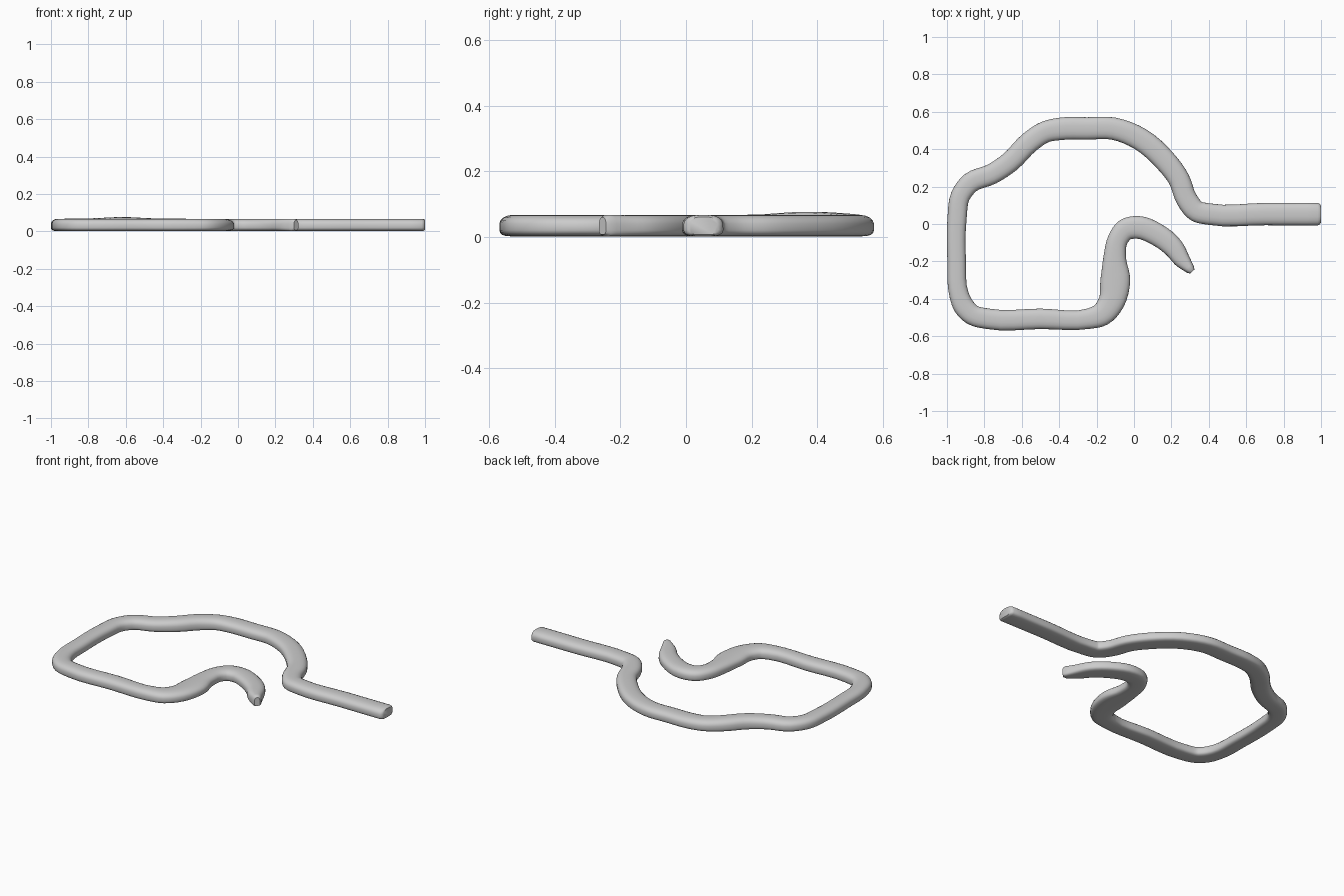
import bpy, bmesh, math
from mathutils import Vector

if "Cube" in bpy.data.objects:
    bpy.data.objects.remove(bpy.data.objects["Cube"])

# Centre line of the bent rod seen from above: x, y, width
PATH = [
    (1.0, .053, .122), (.70, .053, .12), (.40, .053, .115), (.335, .068, .115), (.283, .13, .115),
    (.24, .24, .115), (.165, .34, .12), (.035, .453, .122), (-.11, .51, .12),
    (-.25, .511, .12), (-.40, .508, .12), (-.475, .492, .115), (-.555, .44, .115),
    (-.665, .33, .112), (-.76, .267, .11), (-.875, .22, .11), (-.928, .15, .105),
    (-.946, .03, .103), (-.948, -.2, .10), (-.935, -.38, .105), (-.91, -.44, .112),
    (-.865, -.485, .11), (-.78, -.507, .11), (-.50, -.507, .11), (-.24, -.506, .11),
    (-.175, -.485, .125), (-.122, -.42, .14), (-.1, -.3, .16), (-.103, -.18, .122),
    (-.085, -.08, .11), (-.045, -.03, .118), (.02, -.018, .122), (.12, -.055, .12),
    (.21, -.125, .11), (.255, -.19, .09), (.302, -.244, .05),
]
SIDES, STEPS = 20, 4
BOTTOM, TOP = .003, .069


def smooth_path(points):
    """Hermite curve through the points, tangents scaled by segment length."""
    pts = [Vector(p) for p in points]
    slope = []
    for i in range(len(pts)):
        a, b = pts[max(i - 1, 0)], pts[min(i + 1, len(pts) - 1)]
        p = pts[i]
        la, lb = (p - a).length, (b - p).length
        if la and lb:
            slope.append(((p - a) / la * lb + (b - p) / lb * la) / (la + lb))
        else:
            slope.append((b - a) / (b - a).length)
    out = []
    for i in range(len(pts) - 1):
        p, q, d = pts[i], pts[i + 1], (pts[i + 1] - pts[i]).length
        for k in range(STEPS):
            t = k / STEPS
            out.append(p * (2*t**3 - 3*t**2 + 1) + slope[i] * d * (t**3 - 2*t**2 + t)
                       + q * (3*t**2 - 2*t**3) + slope[i + 1] * d * (t**3 - t**2))
    return out + [pts[-1]]


def section(bm, centre, side, width, scale):
    """One ring: rounded top, flatter underside."""
    x, y = centre
    top = TOP + .009 * math.exp(-((x + .62)**2 + (y - .38)**2) / .03)
    mid = BOTTOM + .45 * (top - BOTTOM)
    ring = []
    for k in range(SIDES):
        a = 2 * math.pi * (k + .5) / SIDES
        c, s = math.cos(a), math.sin(a)
        e = 2 / 2.6 if s > 0 else 2 / 3.8
        u = math.copysign(abs(c)**e, c) * width / 2 * scale
        h = (top - mid) if s > 0 else (mid - BOTTOM)
        v = math.copysign(abs(s)**e, s) * h * (.4 + .6 * scale)
        ring.append(bm.verts.new((x + side.x * u, y + side.y * u, mid + v)))
    return ring


# Rod: sweep the section along the path with softly rounded ends
line = smooth_path(PATH)
stations = []
for i, p in enumerate(line):
    d = (line[min(i + 1, len(line) - 1)] - line[max(i - 1, 0)]).xy.normalized()
    stations.append((p.xy, d, p.z, 1.0))
(p0, d0, w0, _), (p1, d1, w1, _) = stations[0], stations[-1]
stations[0] = (p0, d0, w0, .72)
stations.insert(1, (p0 + d0 * .006, d0, w0, .9))
stations.insert(2, (p0 + d0 * .018, d0, w0, 1.0))
stations.append((p1 + d1 * .014, d1, w1, .65))

bm = bmesh.new()
rings = [section(bm, p, Vector((-d.y, d.x)), w, s) for p, d, w, s in stations]
for a, b in zip(rings, rings[1:]):
    for k in range(SIDES):
        n = (k + 1) % SIDES
        bm.faces.new((a[k], a[n], b[n], b[k]))
bm.faces.new(rings[0])
bm.faces.new(rings[-1])
bmesh.ops.recalc_face_normals(bm, faces=bm.faces)
# Stand the rod on the ground
low = min(v.co.z for v in bm.verts)
bmesh.ops.translate(bm, verts=bm.verts, vec=(0, 0, -low + .002))

mesh = bpy.data.meshes.new("bent_rod_hook")
bm.to_mesh(mesh)
bm.free()
rod = bpy.data.objects.new("bent_rod_hook", mesh)
bpy.context.collection.objects.link(rod)
bpy.context.view_layer.objects.active = rod
rod.select_set(True)
bpy.ops.object.shade_smooth_by_angle(angle=math.radians(40))
